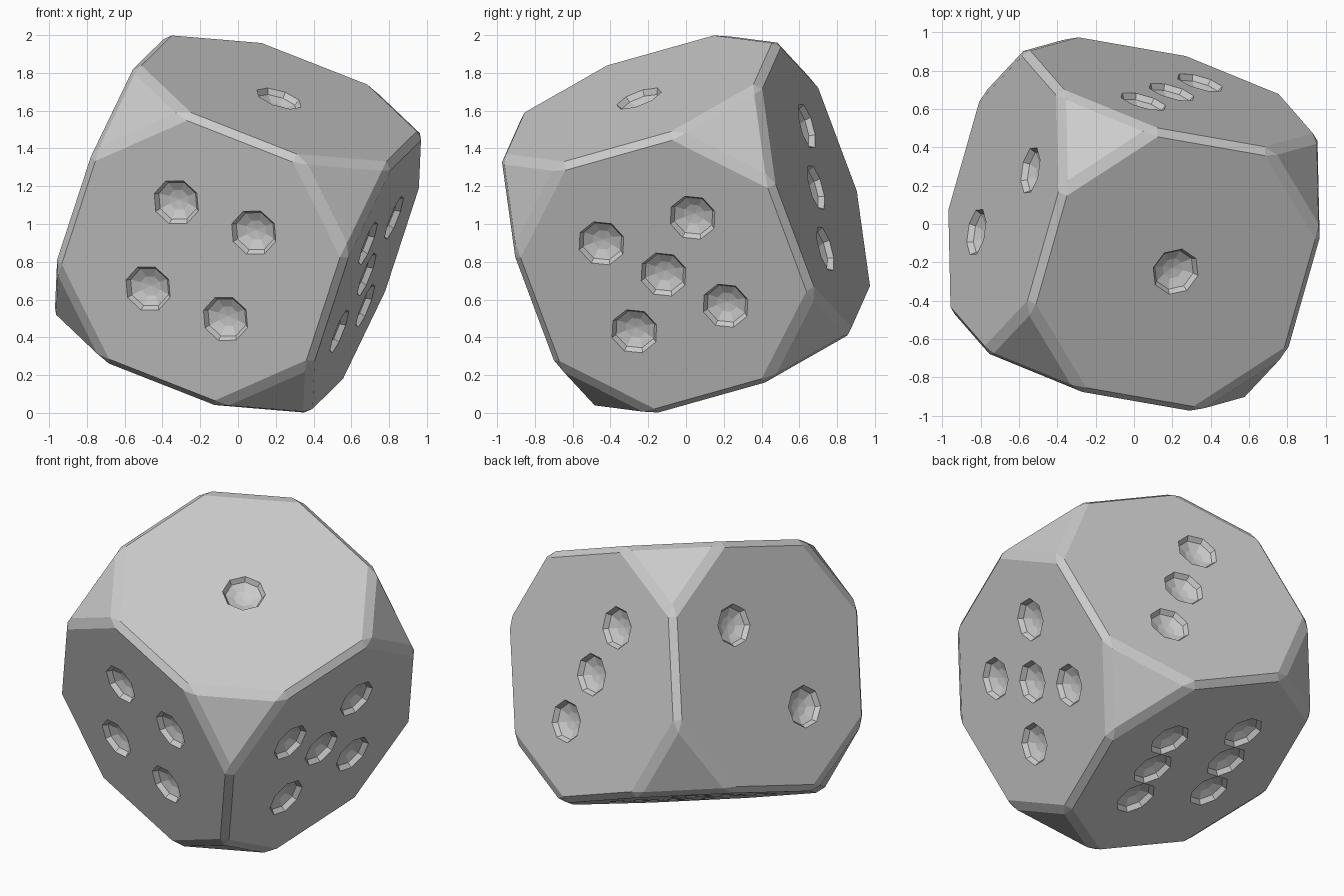
import bpy, bmesh
from itertools import product
from math import cos, sin, pi
from mathutils import Vector

from mathutils import Matrix

if "Cube" in bpy.data.objects:
    bpy.data.objects.remove(bpy.data.objects["Cube"])

A = 0.742        # half size of the cube
E = 0.32         # half length of each edge left by the corner cuts
BEVEL = 0.037
R = 0.127        # pip radius
P = 0.255        # pip spacing

# tumbled pose: right, back and up axes of the die
up = Vector((0.2925, -0.335, 0.895)).normalized()
back = Vector((0.265, 0.928, 0.262))
back = (back - up * back.dot(up)).normalized()
right = back.cross(up)
pose = Matrix((right, back, up)).transposed().to_4x4()
pose.translation = (0, 0, 1)


def make_object(name, bm):
    bmesh.ops.recalc_face_normals(bm, faces=bm.faces[:])
    mesh = bpy.data.meshes.new(name)
    bm.to_mesh(mesh)
    bm.free()
    ob = bpy.data.objects.new(name, mesh)
    bpy.context.collection.objects.link(ob)
    ob.matrix_world = pose
    return ob


# die body: cube with cut corners, then a narrow chamfer on every edge
bm = bmesh.new()
for sx, sy, sz in product((-1, 1), repeat=3):
    for k in range(3):
        d = [A, A, A]
        d[k] = E
        bm.verts.new((sx * d[0], sy * d[1], sz * d[2]))
bmesh.ops.convex_hull(bm, input=bm.verts[:])
bmesh.ops.dissolve_limit(bm, angle_limit=0.02, verts=bm.verts[:], edges=bm.edges[:])
bmesh.ops.bevel(bm, geom=bm.edges[:], offset=BEVEL, offset_type='OFFSET',
                segments=1, profile=0.5, affect='EDGES')
body = make_object("die_body", bm)

# pip centres in die axes (right, back, up)
pips = [(0, 0, A)]                                                     # one, top
pips += [(-A, s * 0.262, s * 0.245) for s in (-1, 1)]                  # two, left
pips += [(s * 0.245, A, -s * 0.264) for s in (-1, 0, 1)]               # three, back
pips += [(s * 0.223, -A, t * P) for s in (-1, 1) for t in (-1, 1)]     # four, front
pips += [(A, 0, 0)]                                                    # five, right
pips += [(A, s * 0.26, t * 0.26) for s in (-1, 1) for t in (-1, 1)]
pips += [(s * 0.267, t * P, -A) for s in (-1, 1) for t in (-1, 0, 1)]  # six, bottom

# pip cutters: eight-sided shallow bowls (radius factor, depth)
PROFILE = [(1, -0.04), (1, 0), (0.86, 0.03), (0.45, 0.052)]
bm = bmesh.new()
for c in map(Vector, pips):
    k = max(range(3), key=lambda i: abs(c[i]) > A - 1e-4)
    n = Vector((0, 0, 0))
    n[k] = 1 if c[k] > 0 else -1
    u = Vector((0, 0, 1)) if k != 2 else Vector((0, 1, 0))
    v = n.cross(u)
    rings = [[bm.verts.new(c - n * depth + (u * cos(i * pi / 4) + v * sin(i * pi / 4)) * R * r)
              for i in range(8)] for r, depth in PROFILE]
    tip = bm.verts.new(c - n * 0.06)
    bm.faces.new(rings[0])
    for i in range(8):
        j = (i + 1) % 8
        for a, b in zip(rings, rings[1:]):
            bm.faces.new((a[i], a[j], b[j], b[i]))
        bm.faces.new((rings[-1][i], rings[-1][j], tip))
cutter = make_object("pip_cutters", bm)
cutter.hide_render = True
cutter.display_type = 'WIRE'

mod = body.modifiers.new("pips", 'BOOLEAN')
mod.operation = 'DIFFERENCE'
mod.solver = 'EXACT'
mod.object = cutter
